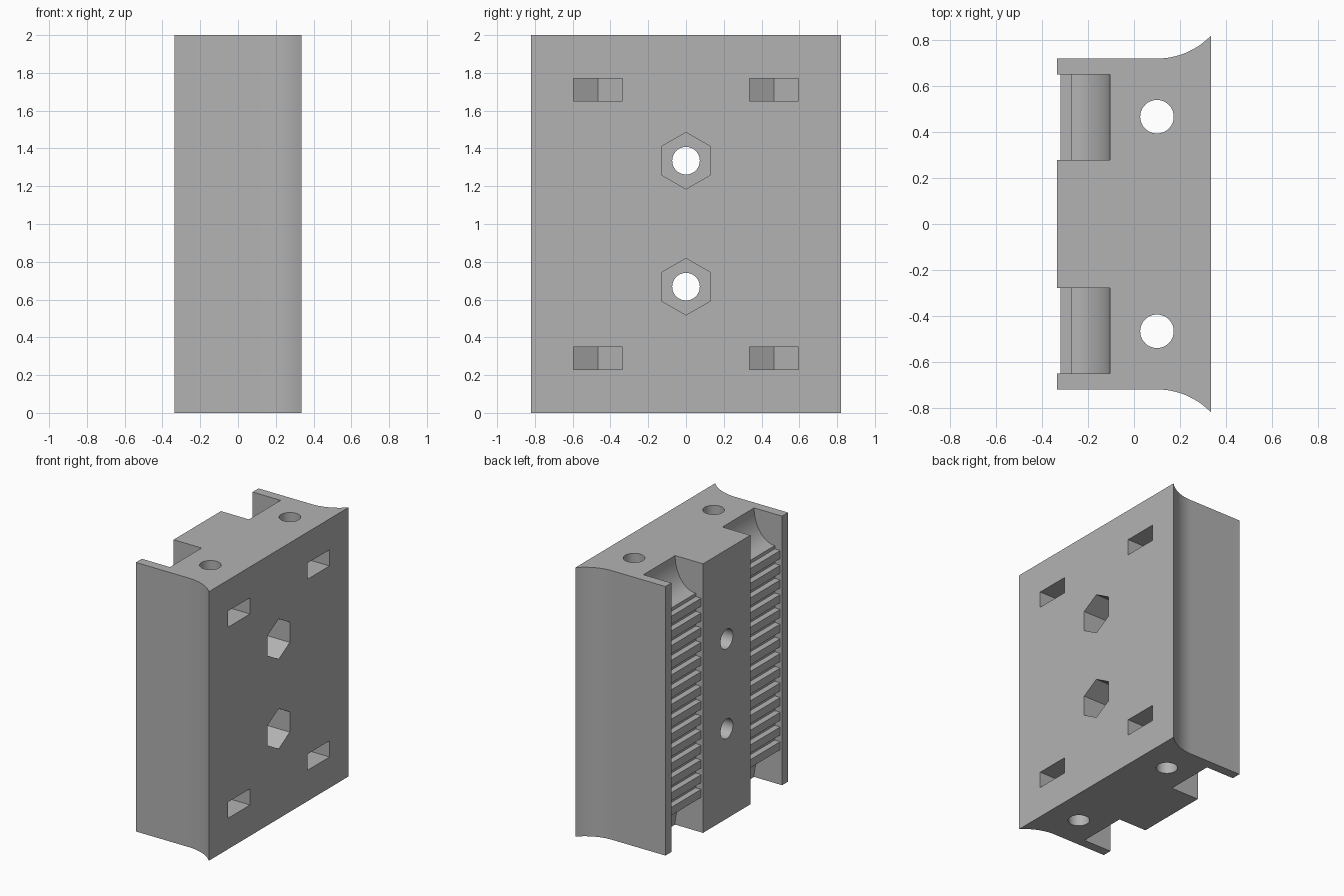
import bpy, bmesh, math
from mathutils import Vector

cube = bpy.data.objects.get("Cube")
if cube:
    bpy.data.objects.remove(cube, do_unlink=True)

grey = bpy.data.materials.new("plain grey")
grey.use_nodes = True
grey.diffuse_color = (0.45, 0.45, 0.45, 1)
grey.node_tree.nodes["Principled BSDF"].inputs["Base Color"].default_value = (0.45, 0.45, 0.45, 1)

HEIGHT = 2.0
HALF_X = 0.335


def prism(name, outline, axis, lo, hi):
    """Extrude a closed outline along an axis; the outline uses the other two axes in order."""
    def place(p, d):
        co = list(p)
        co.insert("xyz".index(axis), d)
        return Vector(co)
    bm = bmesh.new()
    face = bm.faces.new([bm.verts.new(place(p, lo)) for p in outline])
    side = bmesh.ops.extrude_face_region(bm, geom=[face])
    moved = [v for v in side["geom"] if isinstance(v, bmesh.types.BMVert)]
    shift = Vector([hi - lo if a == axis else 0 for a in "xyz"])
    bmesh.ops.translate(bm, verts=moved, vec=shift)
    bmesh.ops.recalc_face_normals(bm, faces=bm.faces)
    mesh = bpy.data.meshes.new(name)
    bm.to_mesh(mesh)
    bm.free()
    mesh.materials.append(grey)
    obj = bpy.data.objects.new(name, mesh)
    bpy.context.collection.objects.link(obj)
    return obj


def ring(cx, cy, radius, count, start=0.0):
    return [(cx + radius * math.cos(start + math.tau * i / count),
             cy + radius * math.sin(start + math.tau * i / count)) for i in range(count)]


# Body: block with flared concave flanks towards +x
flare_r, flare_x, side_y = 0.326, 0.1, 0.72
sweep = math.asin((HALF_X - flare_x) / flare_r)
flank = [(-HALF_X, side_y)]
for i in range(17):
    a = sweep * i / 16
    flank.append((flare_x + flare_r * math.sin(a), side_y + flare_r * (1 - math.cos(a))))
body = prism("carriage_block", flank + [(x, -y) for x, y in reversed(flank)], "z", 0, HEIGHT)

cutters = []

# Belt channels: curved entries at both ends, toothed wall in between
deep, root, tip, entry = -0.105, -0.275, -0.32, 0.235
teeth, tooth_h = 14, 0.06
lower = [(-0.5, -0.1), (deep, -0.1)]
for i in range(17):
    t = math.pi / 2 * i / 16
    lower.append((root + (deep - root) * math.cos(t), entry * math.sin(t)))
upper = [(x, HEIGHT - z) for x, z in reversed(lower)]
pitch = (HEIGHT - 2 * entry) / teeth
rack = []
for i in range(teeth):
    z = entry + pitch * (i + 0.5)
    a, b = z - tooth_h / 2, z + tooth_h / 2
    rack += [(root, a), (tip, a), (tip, b), (root, b)]
for lo, hi in ((0.278, 0.65), (-0.65, -0.278)):
    cutters.append(prism("belt_channel_cutter", lower + rack + upper, "y", lo, hi))

# Lengthwise screw holes with nut slots opening on the +x face
hole_r, nut_r = 0.073, 0.15
nut_x = 0.1
for y in (-0.467, 0.467):
    cutters.append(prism("long_hole_cutter", ring(nut_x, y, hole_r, 40), "z", -0.1, HEIGHT + 0.1))
    half = nut_r * math.cos(math.pi / 6)
    slot = [(0.5, y - half), (0.5, y + half), (nut_x - nut_r / 2, y + half),
            (nut_x - nut_r, y), (nut_x - nut_r / 2, y - half)]
    for z in (0.29, 1.71):
        cutters.append(prism("nut_slot_cutter", slot, "z", z - 0.06, z + 0.06))

# Cross holes with hexagonal nut pockets
for z in (0.668, 1.335):
    cutters.append(prism("cross_hole_cutter", ring(0, z, hole_r, 40), "x", -0.5, 0.5))
    cutters.append(prism("nut_pocket_cutter", ring(0, z, nut_r, 6, math.pi / 6), "x", 0.0, 0.5))

# Carve the body
bpy.ops.object.select_all(action="DESELECT")
bpy.context.view_layer.objects.active = body
body.select_set(True)
for cutter in cutters:
    cutter.hide_render = True
    cut = body.modifiers.new("cut", "BOOLEAN")
    cut.operation = "DIFFERENCE"
    cut.solver = "EXACT"
    cut.object = cutter
    bpy.ops.object.modifier_apply(modifier=cut.name)
for cutter in cutters:
    bpy.data.objects.remove(cutter, do_unlink=True)

bpy.ops.object.shade_smooth_by_angle(angle=math.radians(25))
